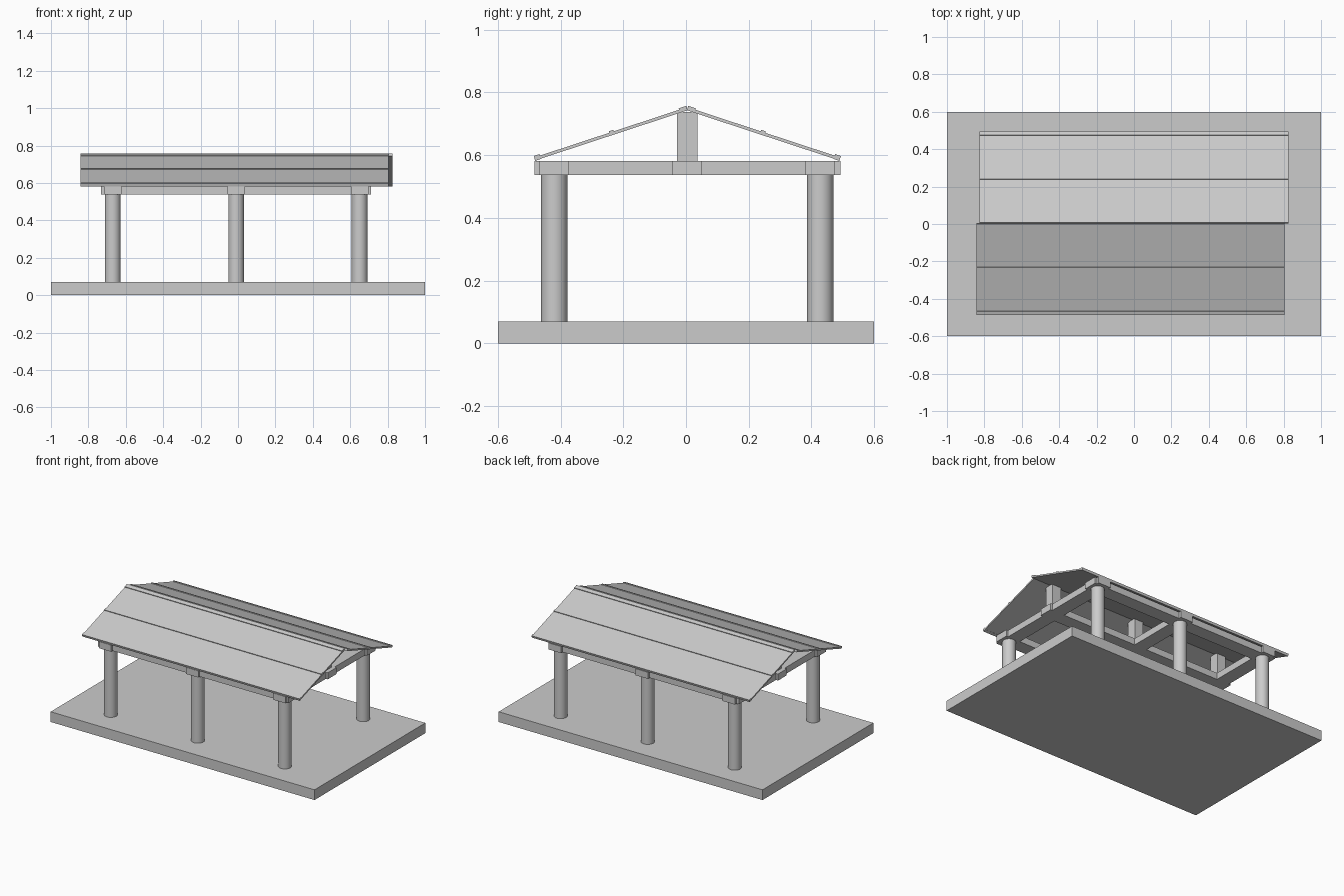
import bpy
from math import atan2, cos, sin, hypot
from mathutils import Matrix, Vector

old = bpy.data.objects.get("Cube")
if old:
    bpy.data.objects.remove(old, do_unlink=True)

grey = bpy.data.materials.new("plain grey")
grey.use_nodes = True
colour = (0.6, 0.6, 0.6, 1)
grey.diffuse_color = colour
grey.node_tree.nodes["Principled BSDF"].inputs["Base Color"].default_value = colour


def box(name, x, y, z):
    """Box given by its (low, high) limits on each axis."""
    bpy.ops.mesh.primitive_cube_add(size=1)
    ob = bpy.context.object
    ob.name = name
    ob.data.transform(Matrix.Diagonal((x[1] - x[0], y[1] - y[0], z[1] - z[0], 1)))
    ob.location = [(a + b) / 2 for a, b in (x, y, z)]
    ob.data.materials.append(grey)
    return ob


MID_Y = 0.004
COLUMN_X = {"right": -0.67, "middle": -0.01, "left": 0.65}
BEAM_Y = {"front": -0.42, "centre": MID_Y, "back": 0.428}
BEAM_Z = (0.537, 0.582)
HALF = 0.047

# Ground slab
box("base_slab", (-1, 1), (-0.6, 0.6), (0, 0.07))

# Cross beams with columns under the ends and a king post in the middle
for side, x in COLUMN_X.items():
    box(f"cross_beam_{side}", (x - HALF, x + HALF), (-0.483, 0.493), BEAM_Z)
    box(f"king_post_{side}", (x - 0.033, x + 0.033), (MID_Y - 0.033, MID_Y + 0.033), (0.58, 0.738))
    for end in ("front", "back"):
        bpy.ops.mesh.primitive_cylinder_add(vertices=32, radius=0.042, depth=0.47,
                                            location=(x, BEAM_Y[end], 0.305))
        column = bpy.context.object
        column.name = f"column_{end}_{side}"
        column.data.materials.append(grey)
        bpy.ops.object.shade_smooth_by_angle()

# Long beams
for place, y in BEAM_Y.items():
    box(f"long_beam_{place}", (-0.733, 0.711), (y - HALF, y + HALF), BEAM_Z)

# Two roof slopes, each with battens at ridge, middle and eave
RIDGE_Z, EAVE_Z, RUN = 0.748, 0.59, 0.48
length = hypot(RUN, RIDGE_Z - EAVE_Z)
pitch = atan2(RIDGE_Z - EAVE_Z, RUN)
for name, sign, span in (("front", -1, (-0.843, 0.805)), ("back", 1, (-0.826, 0.826))):
    def place(ob):
        along, lift = abs(ob.location.y), ob.location.z
        ob.location.y = MID_Y + sign * (along * cos(pitch) + lift * sin(pitch))
        ob.location.z = RIDGE_Z - along * sin(pitch) + lift * cos(pitch)
        ob.rotation_euler.x = -sign * pitch

    place(box(f"roof_panel_{name}", span, (0, length), (-0.005, 0.005)))
    for part, a, b, low in (("ridge", 0, 0.026, -0.005),
                            ("middle", length / 2 - 0.008, length / 2 + 0.008, -0.004),
                            ("eave", length - 0.012, length + 0.007, -0.006)):
        place(box(f"{part}_batten_{name}", span, (a, b), (low, 0.01)))
